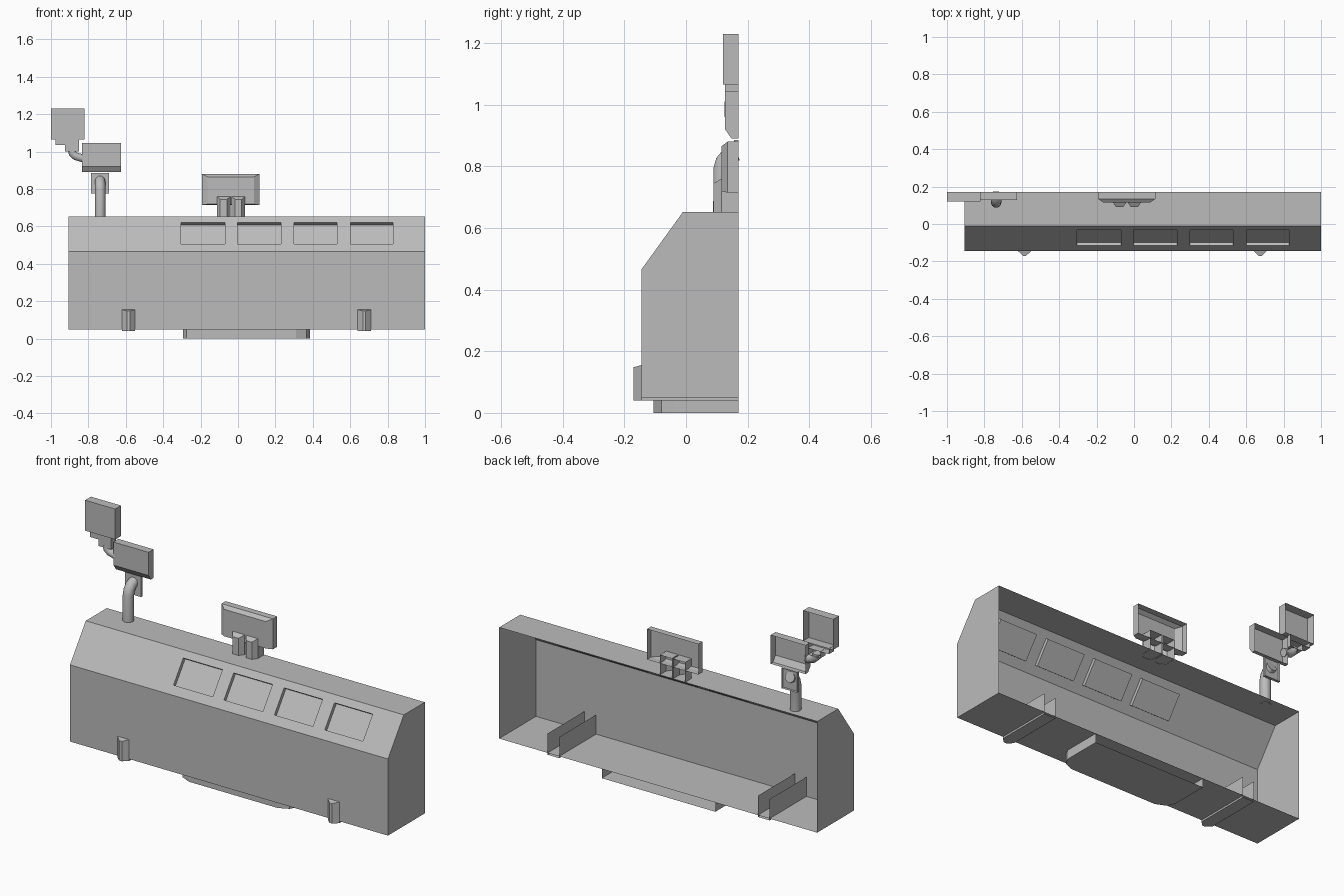
import bpy
import bmesh
from mathutils import Vector

cube = bpy.data.objects.get("Cube")
if cube:
    bpy.data.objects.remove(cube)

BACK = 0.17  # open rear plane shared by every shell

grey = bpy.data.materials.new("plain_grey")
grey.use_nodes = True
grey.diffuse_color = (0.5, 0.5, 0.5, 1)
grey.node_tree.nodes["Principled BSDF"].inputs["Base Color"].default_value = (0.5, 0.5, 0.5, 1)


def finish(name, bm):
    mesh = bpy.data.meshes.new(name)
    bm.to_mesh(mesh)
    bm.free()
    obj = bpy.data.objects.new(name, mesh)
    obj.data.materials.append(grey)
    bpy.context.collection.objects.link(obj)
    return obj


def strip(bm, a, b, closed=False):
    """Join two rows of vertices with quads."""
    n = len(a)
    for i in range(n if closed else n - 1):
        j = (i + 1) % n
        bm.faces.new((a[i], a[j], b[j], b[i]))


def hood(name, x0, x1, z0, z1, front, mid=None, inset=(0, 0, 0, 0)):
    """Box open at the rear; inset narrows the front face (left, right, bottom, top)."""
    bm = bmesh.new()
    l, r, b, t = inset
    rows = [(BACK, 0), (front, 1)]
    if mid is not None:
        rows.insert(1, (mid, 0))
    rings = []
    for y, k in rows:
        corners = ((x0 + l * k, z0 + b * k), (x1 - r * k, z0 + b * k),
                   (x1 - r * k, z1 - t * k), (x0 + l * k, z1 - t * k))
        rings.append([bm.verts.new((x, y, z)) for x, z in corners])
    for a, c in zip(rings, rings[1:]):
        strip(bm, a, c, True)
    bm.faces.new(rings[-1])
    bmesh.ops.recalc_face_normals(bm, faces=bm.faces)
    return finish(name, bm)


def trough(name, outline, z0, z1):
    """Open-backed tray with a floor."""
    bm = bmesh.new()
    low = [bm.verts.new((x, y, z0)) for x, y in outline]
    high = [bm.verts.new((x, y, z1)) for x, y in outline]
    strip(bm, low, high)
    bm.faces.new(low[::-1])
    return finish(name, bm)


def channel(name, x, half, front, tip, tip_half, z0, z1, drop, floor, roof):
    """Upright channel with a tapered nose, open at the rear."""
    bm = bmesh.new()
    outline = [(x - half, BACK), (x - half, front), (x - tip_half, tip),
               (x + tip_half, tip), (x + half, front), (x + half, BACK)]
    low = [bm.verts.new((px, py, z0)) for px, py in outline]
    high = [bm.verts.new((px, py, z1 - (drop if py == tip else 0))) for px, py in outline]
    strip(bm, low, high)
    bm.faces.new(high[1:5])
    if floor:
        bm.faces.new(low[::-1])
    if roof:
        bm.faces.new((high[0], high[1], high[4], high[5]))
    return finish(name, bm)


def pipe(name, points, radius):
    curve = bpy.data.curves.new(name, "CURVE")
    curve.dimensions = "3D"
    curve.bevel_depth = radius
    curve.bevel_resolution = 3
    curve.use_fill_caps = True
    spline = curve.splines.new("POLY")
    spline.points.add(len(points) - 1)
    for p, co in zip(spline.points, points):
        p.co = (*co, 1)
    spline.use_smooth = True
    curve.materials.append(grey)
    obj = bpy.data.objects.new(name, curve)
    bpy.context.collection.objects.link(obj)
    return obj


# Main casing: sloped-top profile, open at the rear
X0, X1 = -0.905, 1.0
profile = [(BACK, 0.05), (-0.145, 0.05), (-0.145, 0.465), (-0.01, 0.652), (BACK, 0.652)]
bm = bmesh.new()
right = [bm.verts.new((X0, y, z)) for y, z in profile]
left = [bm.verts.new((X1, y, z)) for y, z in profile]
strip(bm, right, left)
bm.faces.new(right[::-1])
bm.faces.new(left)
bmesh.ops.recalc_face_normals(bm, faces=bm.faces)
bm.normal_update()

# Four recessed panels in the slope
PANELS = [(-0.305 + 0.302 * i, -0.07 + 0.3 * i) for i in range(4)]
LOW, HIGH = 0.505, 0.62


def slope_faces():
    return [f for f in bm.faces if abs(f.normal.y) > 0.3 and abs(f.normal.z) > 0.3]


cuts = [(Vector((x, 0, 0)), Vector((1, 0, 0))) for pair in PANELS for x in pair]
cuts += [(Vector((0, 0, z)), Vector((0, 0, 1))) for z in (LOW, HIGH)]
for co, no in cuts:
    faces = slope_faces()
    geom = set(faces)
    for f in faces:
        geom.update(f.edges)
        geom.update(f.verts)
    bmesh.ops.bisect_plane(bm, geom=list(geom), plane_co=co, plane_no=no)
    bm.normal_update()
panels = []
for f in slope_faces():
    c = f.calc_center_median()
    if LOW < c.z < HIGH and any(a < c.x < b for a, b in PANELS):
        panels.append(f)
inward = Vector((0, 0.81, -0.585)) * 0.02
for f in bmesh.ops.extrude_discrete_faces(bm, faces=panels)["faces"]:
    bmesh.ops.translate(bm, verts=f.verts, vec=inward)
finish("casing", bm)

# Base tray with clipped front corners
tray = [(-0.295, BACK), (-0.295, -0.04), (-0.275, -0.08), (-0.22, -0.105),
        (0.31, -0.105), (0.365, -0.08), (0.385, -0.04), (0.385, BACK)]
trough("base_tray", tray, 0, 0.05)

# Foot channels
for side, x in (("right", -0.585), ("left", 0.675)):
    channel(side + "_foot_channel", x, 0.035, -0.145, -0.17, 0.008,
            0.04, 0.155, 0.007, True, False)

# Central display on two posts
hood("display", -0.193, 0.115, 0.715, 0.88, 0.115, 0.135, (0.03, 0.03, 0.004, 0.015))
for side, x in (("right", -0.077), ("left", 0.002)):
    channel(side + "_display_post", x, 0.036, 0.115, 0.09, 0.018,
            0.65, 0.76, 0.015, False, True)

# Bent pole with its mounting plate
pole = pipe("pole", [(-0.737, 0.115, 0.65), (-0.737, 0.115, 0.79), (-0.737, 0.122, 0.815),
                     (-0.737, 0.138, 0.835), (-0.737, 0.165, 0.845)], 0.028)
hood("pole_plate", -0.785, -0.69, 0.775, 0.885, 0.155)

# Lower and upper scanner heads with a stepped neck and link
hood("lower_head", -0.835, -0.625, 0.89, 1.045, 0.127, 0.148, (0.0, 0.0, 0.03, 0.0))
hood("upper_head", -1.0, -0.82, 1.065, 1.23, 0.12)
hood("upper_neck", -0.975, -0.85, 1.035, 1.066, 0.127)
hood("lower_neck", -0.925, -0.85, 1.0, 1.036, 0.127)
link = pipe("head_link", [(-0.888, 0.147, 1.01), (-0.885, 0.147, 0.99),
                          (-0.868, 0.147, 0.975), (-0.825, 0.147, 0.963)], 0.022)
